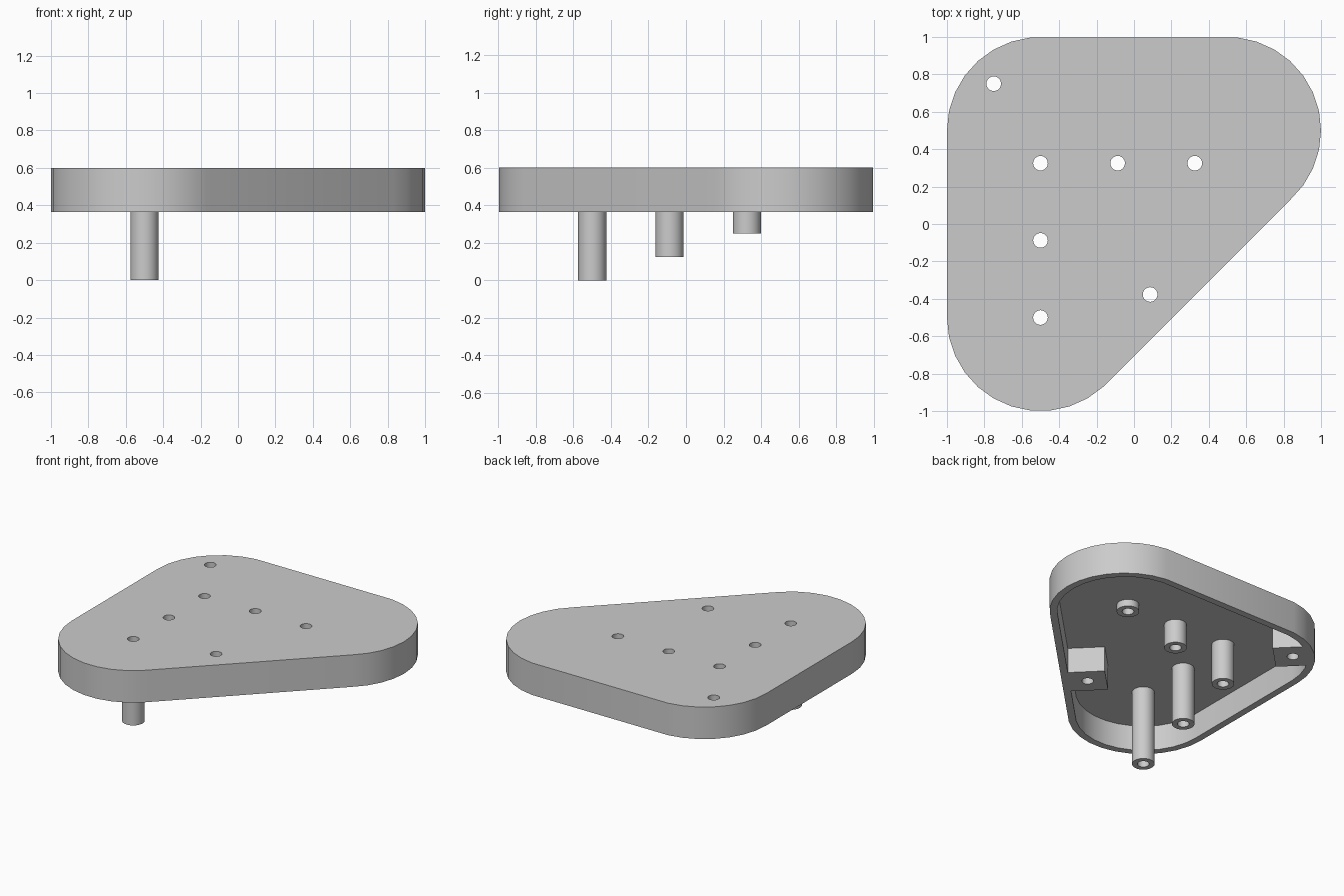
import bpy
import bmesh
from math import cos, sin, radians, pi
from mathutils import Vector

old = bpy.data.objects.get("Cube")
if old:
    bpy.data.objects.remove(old, do_unlink=True)

RIM, CEILING, TOP = 0.365, 0.55, 0.6
POST_R, HOLE_R = 0.075, 0.039
STEP = 0.4125
LOBES = {"right": (0.5, 0.5), "corner": (-0.5, 0.5), "front": (-0.5, -0.5)}

grey = bpy.data.materials.new("plain_grey")
grey.use_nodes = True
colour = (0.6, 0.6, 0.6, 1)
grey.diffuse_color = colour
grey.node_tree.nodes["Principled BSDF"].inputs["Base Color"].default_value = colour


def prism(name, points, z0, z1):
    """Extrude a closed outline from z0 to z1."""
    bm = bmesh.new()
    face = bm.faces.new([bm.verts.new((x, y, z0)) for x, y in points])
    grown = bmesh.ops.extrude_face_region(bm, geom=[face])["geom"]
    verts = [v for v in grown if isinstance(v, bmesh.types.BMVert)]
    bmesh.ops.translate(bm, vec=(0, 0, z1 - z0), verts=verts)
    bmesh.ops.recalc_face_normals(bm, faces=bm.faces)
    mesh = bpy.data.meshes.new(name)
    bm.to_mesh(mesh)
    bm.free()
    mesh.materials.append(grey)
    obj = bpy.data.objects.new(name, mesh)
    bpy.context.collection.objects.link(obj)
    return obj


def arc(centre, radius, start, end, step):
    return [(centre[0] + radius * cos(radians(a)), centre[1] + radius * sin(radians(a)))
            for a in range(start, end + 1, step)]


def circle(centre, radius):
    return arc(centre, radius, 0, 351, 9)


def outline(radius):
    """Rounded triangle around the three lobe centres."""
    return (arc(LOBES["right"], radius, -48, 84, 12)
            + arc(LOBES["corner"], radius, 96, 180, 12)
            + arc(LOBES["front"], radius, 180, 312, 12))


def activate(obj):
    bpy.ops.object.select_all(action="DESELECT")
    obj.select_set(True)
    bpy.context.view_layer.objects.active = obj


def cut(target, cutter):
    mod = target.modifiers.new("cut", "BOOLEAN")
    mod.operation = "DIFFERENCE"
    mod.solver = "EXACT"
    mod.object = cutter
    activate(target)
    bpy.ops.object.modifier_apply(modifier=mod.name)
    bpy.data.objects.remove(cutter, do_unlink=True)


def drill(target, centre):
    cut(target, prism("drill", circle(centre, HOLE_R), -0.2, TOP + 0.2))


def finish(obj):
    activate(obj)
    bpy.ops.object.shade_smooth_by_angle(angle=pi / 6)


# Screw blocks: hole centre and the direction towards the wall
blocks = [(Vector((-0.75, 0.75)), Vector((-1, 1)).normalized()),
          (Vector((0.086, -0.377)), Vector((1, -1)).normalized())]

# Posts: along the right side, then along the back, each one step shorter
posts = [(-0.5, -0.5 + STEP * i) for i in range(3)]
posts += [(-0.5 + STEP * i, -0.5 + STEP * 2) for i in (1, 2)]

# Hollow cover: the cavity leaves the screw blocks standing
cavity = prism("cavity", outline(0.45), RIM - 0.1, CEILING)
for hole, out in blocks:
    side = out.orthogonal() * 0.125
    near, far = hole - out * 0.125, hole + out * 0.3
    cut(cavity, prism("block", [near - side, near + side, far + side, far - side],
                      RIM - 0.2, TOP + 0.1))
cover = prism("cover", outline(0.5), RIM, TOP)
cut(cover, cavity)
for centre in posts + [hole for hole, out in blocks]:
    drill(cover, centre)
finish(cover)

# Hollow posts hanging from the cover
for i, centre in enumerate(posts):
    post = prism(f"post_{i + 1}", circle(centre, POST_R), 0.125 * i, CEILING)
    drill(post, centre)
    finish(post)
